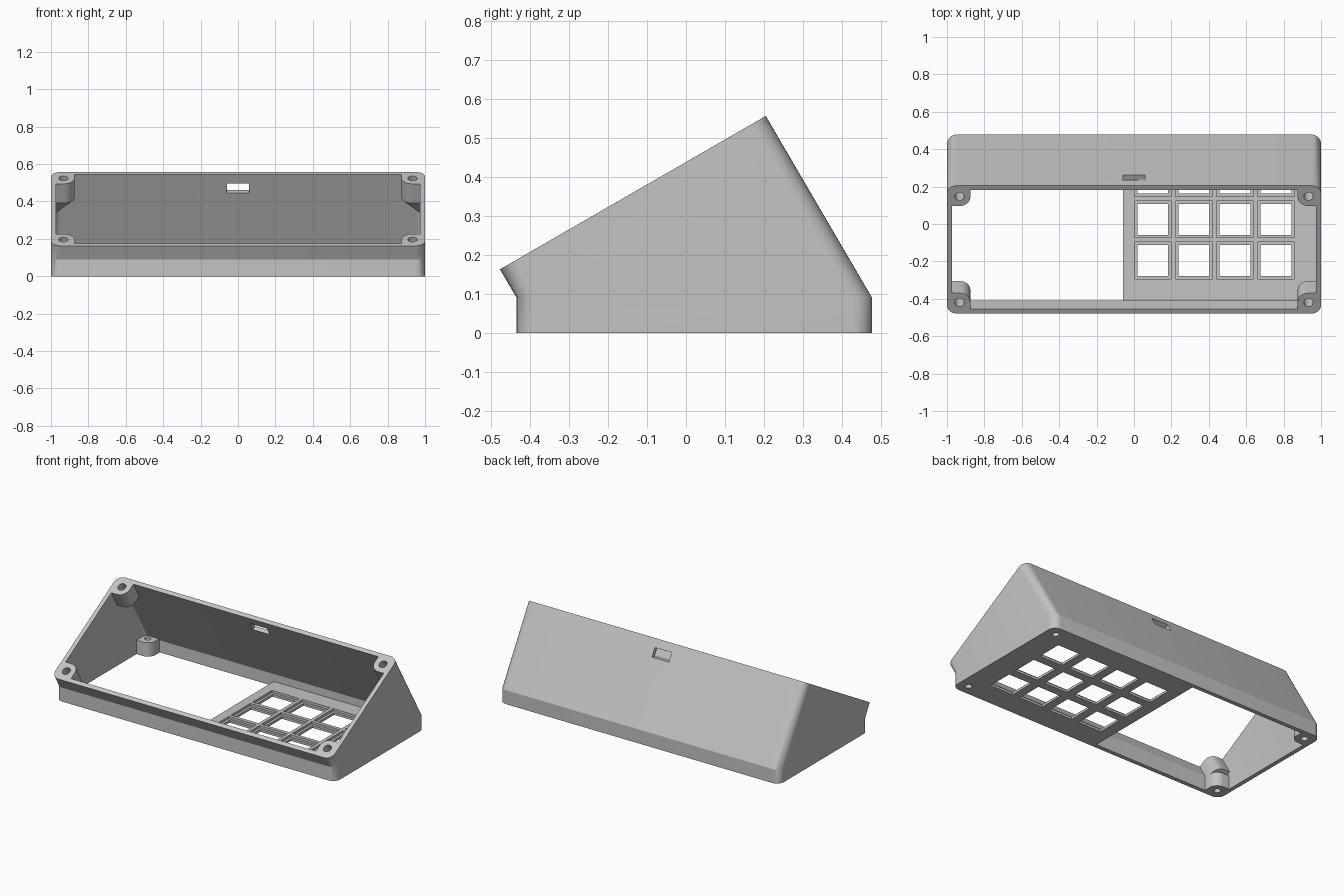
import bpy, bmesh
from math import sin, cos, pi, radians
from mathutils import Vector, Matrix

if "Cube" in bpy.data.objects:
    bpy.data.objects.remove(bpy.data.objects["Cube"])

grey = bpy.data.materials.new("matte grey")
grey.use_nodes = True
grey.diffuse_color = (0.55, 0.55, 0.55, 1)
grey.node_tree.nodes["Principled BSDF"].inputs["Base Color"].default_value = grey.diffuse_color

WALL = 0.027      # wall thickness
TILT = radians(30)
ALONG = Vector((0, cos(TILT), sin(TILT)))     # up the sloping opening
DOWN = Vector((0, sin(TILT), -cos(TILT)))     # into the case
FRONT, BACK = Vector((0, -0.478, 0.163)), Vector((0, 0.205, 0.557))
BASE_F, BASE_B = Vector((0, -0.435, 0)), Vector((0, 0.478, 0))
X, Y, Z = Vector((1, 0, 0)), Vector((0, 1, 0)), Vector((0, 0, 1))


def finish(name, bm):
    bmesh.ops.recalc_face_normals(bm, faces=bm.faces)
    mesh = bpy.data.meshes.new(name)
    bm.to_mesh(mesh)
    bm.free()
    mesh.materials.append(grey)
    obj = bpy.data.objects.new(name, mesh)
    bpy.context.collection.objects.link(obj)
    return obj


def activate(obj):
    bpy.ops.object.select_all(action='DESELECT')
    obj.select_set(True)
    bpy.context.view_layer.objects.active = obj


def smooth(obj):
    activate(obj)
    bpy.ops.object.shade_smooth_by_angle(angle=radians(25))


def cut(obj, bm):
    """Subtract a temporary solid from an object."""
    cutter = finish("cutter", bm)
    cutter.hide_render = True
    mod = obj.modifiers.new("cut", 'BOOLEAN')
    mod.operation, mod.solver, mod.object = 'DIFFERENCE', 'EXACT', cutter
    activate(obj)
    bpy.ops.object.modifier_apply(modifier=mod.name)
    bpy.data.objects.remove(cutter)


def add_box(bm, centre, size, rot=Matrix()):
    m = Matrix.Translation(centre) @ rot @ Matrix.Diagonal((*size, 1))
    bmesh.ops.create_cube(bm, size=1, matrix=m)


def add_rod(bm, centre, axis, radius, length):
    m = Matrix.Translation(centre) @ axis.to_track_quat('Z', 'Y').to_matrix().to_4x4()
    bmesh.ops.create_cone(bm, cap_ends=True, segments=24, radius1=radius,
                          radius2=radius, depth=length, matrix=m)


def rounded_ring(a, b, half_x, radius, steps=8):
    """Rounded rectangle spanning from front point a to back point b."""
    v, length = (b - a).normalized(), (b - a).length
    corners = ((1, 1), (-1, 1), (-1, 0), (1, 0))
    points = []
    for q, (sx, far) in enumerate(corners):
        cx = sx * (half_x - radius)
        cv = length - radius if far else radius
        for i in range(steps + 1):
            t = (q + i / steps) * pi / 2
            points.append(a + X * (cx + radius * cos(t)) + v * (cv + radius * sin(t)))
    return points


def bridge(bm, r1, r2):
    n = len(r1)
    for i in range(n):
        bm.faces.new((r1[i], r1[(i + 1) % n], r2[(i + 1) % n], r2[i]))


# Hollow case: outer wall up, over the rim, inner wall back down
def mid(p, inset, z):
    return Vector((0, p.y + inset, z))


R = 0.05
hx, r_in = 1 - WALL, R - WALL
sections = [
    rounded_ring(BASE_F, BASE_B, 1, R),
    rounded_ring(mid(BASE_F, 0, 0.09), mid(BASE_B, 0, 0.09), 1, R),
    rounded_ring(FRONT, BACK, 1, R),
    rounded_ring(FRONT + ALONG * WALL, BACK - ALONG * WALL, hx, r_in),
    rounded_ring(mid(BASE_F, WALL, 0.096), mid(BASE_B, -WALL, 0.078), hx, r_in),
    rounded_ring(mid(BASE_F, WALL, 0), mid(BASE_B, -WALL, 0), hx, r_in),
]
bm = bmesh.new()
rings = [[bm.verts.new(p) for p in ring] for ring in sections]
for k, ring in enumerate(rings):
    bridge(bm, ring, rings[(k + 1) % len(rings)])
case = finish("case_shell", bm)

# Cable slot through the sloping back wall
bm = bmesh.new()
add_box(bm, BACK + DOWN * 0.083, (0.12, 0.2, 0.058), Matrix.Rotation(TILT, 4, 'X'))
cut(case, bm)
smooth(case)

# Key plate with stepped square openings
PLATE = 0.03
bm = bmesh.new()
add_box(bm, (0.4625, 0.0215, PLATE / 2), (1.045, 0.883, PLATE))
plate = finish("key_plate", bm)
pockets, openings = bmesh.new(), bmesh.new()
for i in range(4):
    for j in range(3):
        x, y = 0.1 + 0.22 * i, -0.195 + 0.22 * j
        add_box(pockets, (x, y, PLATE), (0.197, 0.197, 0.03))
        add_box(openings, (x, y, 0), (0.165, 0.165, 0.2))
INSET = 0.067
for y in (BASE_F.y + INSET, BASE_B.y - INSET):
    add_rod(openings, Vector((1 - INSET, y, 0)), Z, 0.02, 0.2)
cut(plate, pockets)
cut(plate, openings)


def boss(name, corner, u, v, axis, depth, hole, hole_depth, taper=0):
    """Corner screw post with one rounded side and an optional pointed end."""
    w, reach, r = 0.02, 0.125, 0.055
    outline = [(w, w), (reach, w)]
    for i in range(9):
        t = i * pi / 16
        outline.append((reach - r + r * cos(t), reach - r + r * sin(t)))
    outline.append((w, reach))

    def ring(d, s):
        return [bm.verts.new(corner + u * (w + (a - w) * s) + v * (w + (b - w) * s) + axis * d)
                for a, b in outline]

    bm = bmesh.new()
    levels = [ring(0, 1), ring(depth, 1)]
    if taper:
        levels.append(ring(depth + taper, 0.03))
    for lower, upper in zip(levels, levels[1:]):
        bridge(bm, lower, upper)
    bm.faces.new(levels[0])
    bm.faces.new(levels[-1])
    post = finish(name, bm)
    bm = bmesh.new()
    add_rod(bm, corner + (u + v) * INSET, axis, hole, hole_depth * 2)
    cut(post, bm)
    smooth(post)


# Screw posts in all corners of the opening and of the base
for side, s in (("left", 1), ("right", -1)):
    edge, inward = X * s, X * -s
    boss(f"upper_back_post_{side}", BACK + edge, inward, -ALONG, DOWN, 0.12, 0.025, 0.1, 0.12)
    boss(f"upper_front_post_{side}", FRONT + edge, inward, ALONG, DOWN, 0.13, 0.025, 0.1)
    boss(f"base_back_post_{side}", BASE_B + edge, inward, -Y, Z, 0.09, 0.02, 0.2)
    boss(f"base_front_post_{side}", BASE_F + edge, inward, Y, Z, 0.09, 0.02, 0.2)
